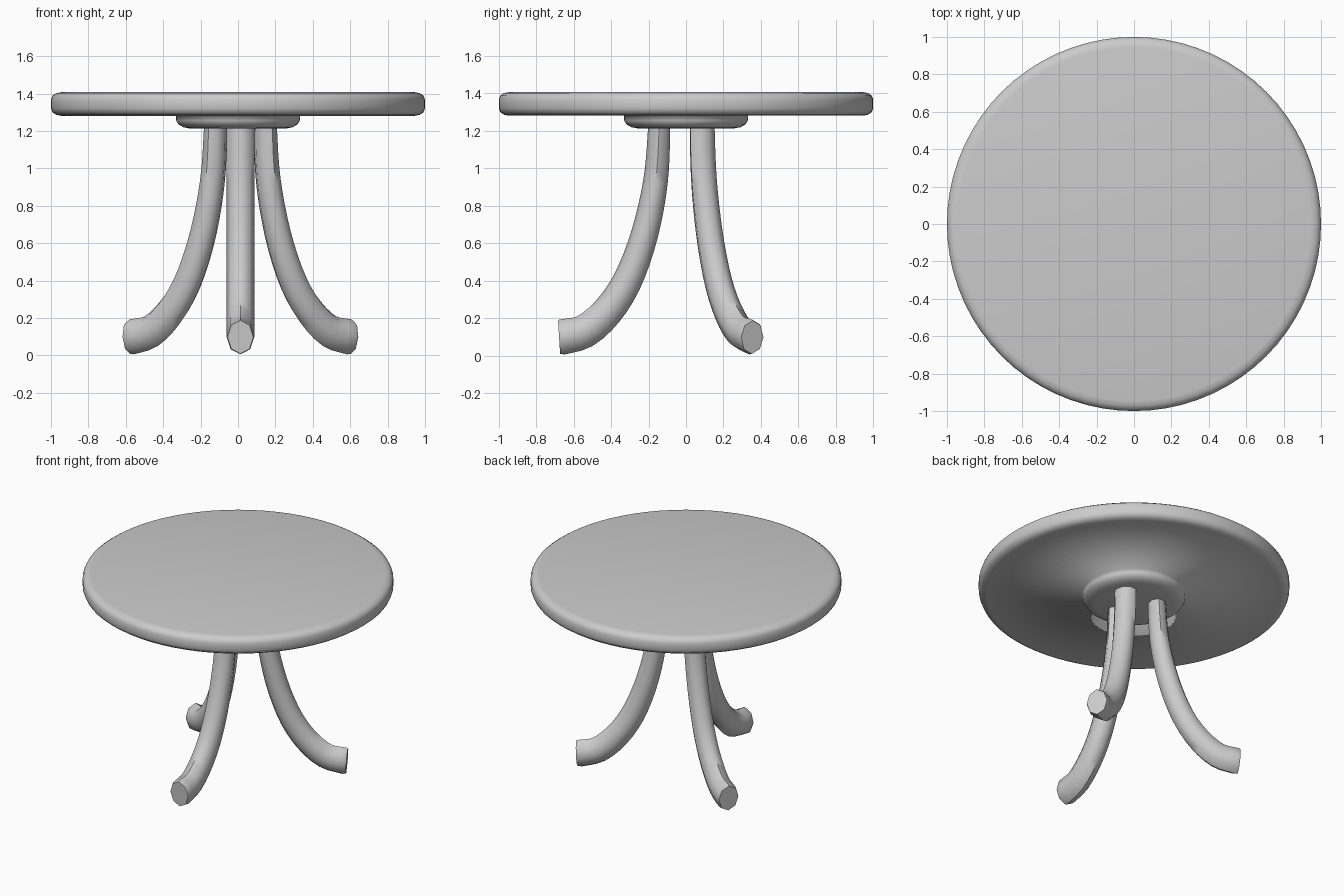
import bpy, bmesh, math
from mathutils import Vector

if "Cube" in bpy.data.objects:
    bpy.data.objects.remove(bpy.data.objects["Cube"])


def finish(bm, name):
    bmesh.ops.recalc_face_normals(bm, faces=bm.faces)
    me = bpy.data.meshes.new(name)
    bm.to_mesh(me)
    bm.free()
    me.polygons.foreach_set("use_smooth", [True] * len(me.polygons))
    ob = bpy.data.objects.new(name, me)
    bpy.context.collection.objects.link(ob)
    return ob


def skin(bm, rings):
    """Bridge closed rings of points and cap both ends."""
    vs = [[bm.verts.new(p) for p in ring] for ring in rings]
    n = len(vs[0])
    for a, b in zip(vs, vs[1:]):
        for i in range(n):
            j = (i + 1) % n
            bm.faces.new((a[i], a[j], b[j], b[i]))
    bm.faces.new(vs[0])
    bm.faces.new(vs[-1])


def lathe(name, profile, n=72):
    bm = bmesh.new()
    skin(bm, [[(r * math.cos(2 * math.pi * i / n), r * math.sin(2 * math.pi * i / n), z)
               for i in range(n)] for r, z in profile])
    return finish(bm, name)


def sharpen(ob, angle):
    bpy.ops.object.select_all(action='DESELECT')
    ob.select_set(True)
    bpy.context.view_layer.objects.active = ob
    bpy.ops.object.shade_smooth_by_angle(angle=math.radians(angle))


def spline(pts, steps):
    """Catmull-Rom curve through the points."""
    p = [2 * pts[0] - pts[1]] + pts + [2 * pts[-1] - pts[-2]]
    out = []
    for a, b, c, d in zip(p, p[1:], p[2:], p[3:]):
        for s in range(steps):
            t = s / steps
            out.append(0.5 * (2 * b + (c - a) * t + (2 * a - 5 * b + 4 * c - d) * t * t
                              + (3 * b - a - 3 * c + d) * t ** 3))
    return out + [pts[-1]]


# Round top and the mounting disc below it, turned as one piece
lathe("table_top", [
    (0.25, 1.212), (0.29, 1.219), (0.318, 1.235), (0.33, 1.255), (0.332, 1.281),
    (0.945, 1.281), (0.972, 1.286), (0.992, 1.30), (1.0, 1.32),
    (1.0, 1.368), (0.992, 1.388), (0.972, 1.402), (0.945, 1.407)])

# Three curved legs: radius/height path, eight-sided oval section
PATH = spline([Vector(p) for p in (
    (0.153, 1.225), (0.165, 1.0), (0.195, 0.8), (0.25, 0.585),
    (0.33, 0.385), (0.43, 0.235), (0.55, 0.13), (0.672, 0.099))], 3)
PATH.append(Vector((0.688, 0.098)))
CENTRE = Vector((0.013, 0.01, 0))


def leg(name, degrees):
    a = math.radians(degrees)
    out = Vector((math.cos(a), math.sin(a), 0))
    side = Vector((-out.y, out.x, 0))
    rings, last = [], len(PATH) - 1
    for k, p in enumerate(PATH):
        t = (PATH[min(k + 1, last)] - PATH[max(k - 1, 0)]).normalized()
        normal = -t.y * out + Vector((0, 0, t.x))
        f = k / last
        shrink = 0.93 if k == last else 1.0
        thick = (0.059 + 0.037 * f) * shrink
        wide = 0.074 * shrink
        c = CENTRE + out * p.x + Vector((0, 0, p.y))
        rings.append([c + normal * thick * math.cos(i * math.pi / 4)
                      + side * wide * math.sin(i * math.pi / 4) for i in range(8)])
    bm = bmesh.new()
    skin(bm, rings)
    sharpen(finish(bm, name), 50)


for leg_name, angle in (("front_leg", 270), ("back_right_leg", 30), ("back_left_leg", 150)):
    leg(leg_name, angle)
